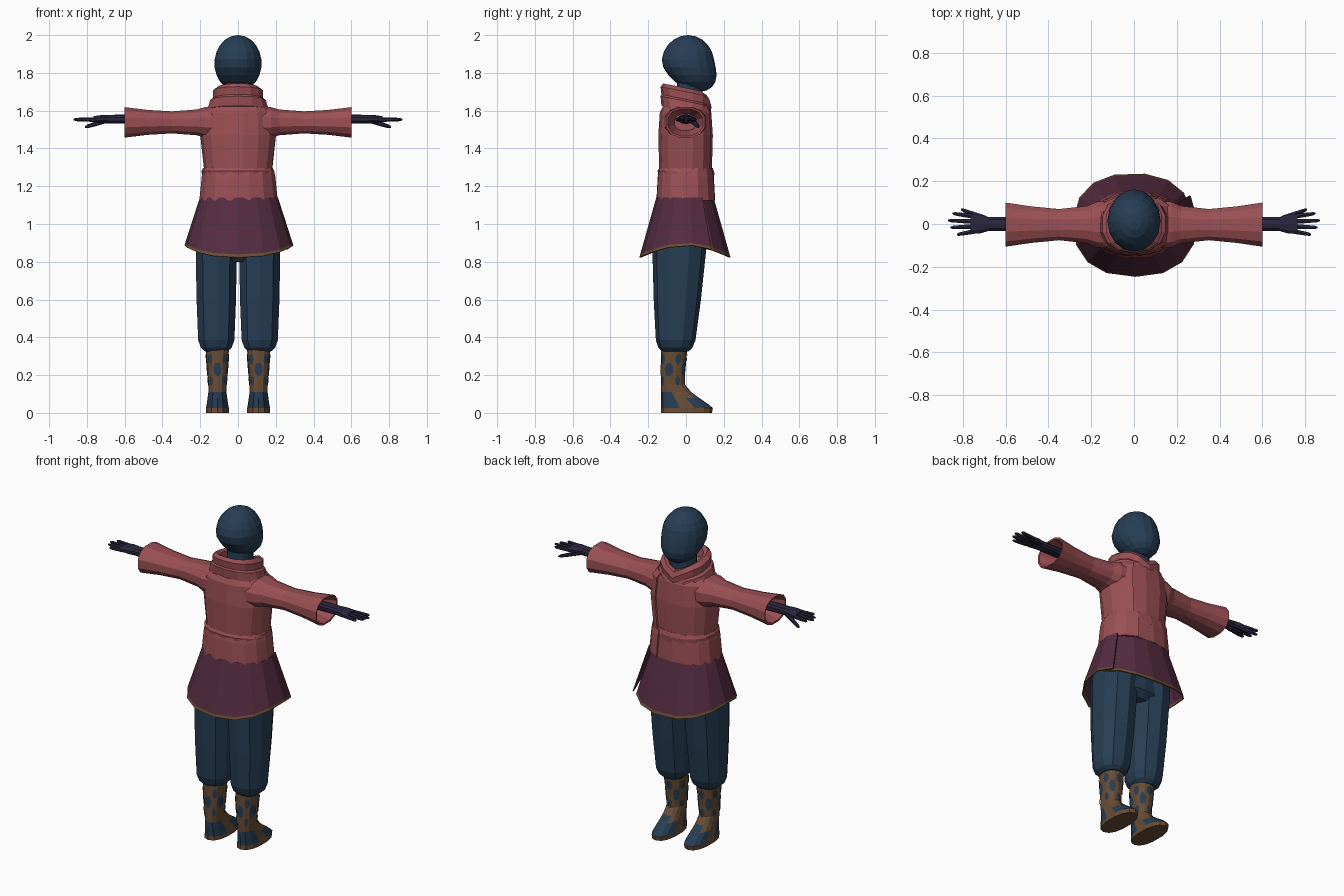
import bpy, bmesh
from math import sin, cos, pi, copysign

if "Cube" in bpy.data.objects:
    bpy.data.objects.remove(bpy.data.objects["Cube"])


def material(name, red, green, blue):
    colour = (red, green, blue, 1)
    mat = bpy.data.materials.new(name)
    mat.use_nodes = True
    mat.diffuse_color = colour
    shader = mat.node_tree.nodes["Principled BSDF"]
    shader.inputs["Base Color"].default_value = colour
    return mat


ROSE = material("rose cloth", 0.33, 0.08, 0.09)
PLUM = material("plum cloth", 0.09, 0.025, 0.052)
BLUE = material("blue cloth", 0.02, 0.048, 0.09)
TAN = material("tan trim", 0.15, 0.08, 0.035)
LEATHER = material("brown leather", 0.14, 0.075, 0.037)
INK = material("dark glove", 0.022, 0.019, 0.045)


def oval(angle, a, b, power=0.85):
    """Point on a slightly squared ellipse."""
    c, s = cos(angle), sin(angle)
    return a * copysign(abs(c) ** power, c), b * copysign(abs(s) ** power, s)


def mix(a, b, t):
    return a + (b - a) * t


def make_object(name, bm, *materials):
    bmesh.ops.recalc_face_normals(bm, faces=bm.faces[:])
    mesh = bpy.data.meshes.new(name)
    bm.to_mesh(mesh)
    bm.free()
    for mat in materials:
        mesh.materials.append(mat)
    ob = bpy.data.objects.new(name, mesh)
    bpy.context.collection.objects.link(ob)
    return ob


def upright(centre=lambda z, depth: (0, 0)):
    """Placement for rings stacked along z."""
    def place(z, angle, width, depth):
        x, y = oval(angle, width, depth)
        cx, cy = centre(z, depth)
        return cx + x, cy + y, z
    return place


def sideways(centre):
    """Placement for rings stacked along x."""
    def place(x, angle, depth, height):
        y, z = oval(angle, depth, height)
        cy, cz = centre(x)
        return x, cy + y, cz + z
    return place


def loft(name, rings, place, *materials, sides=12, mirror=1, rule=None):
    """Closed skin over rings of (position, radius, radius)."""
    bm = bmesh.new()
    rows = []
    for pos, a, b in rings:
        row = []
        for i in range(sides):
            x, y, z = place(pos, pi * (i + i + 1) / sides, a, b)
            row.append(bm.verts.new((x * mirror, y, z)))
        rows.append(row)
    for low, high in zip(rows, rows[1:]):
        for i in range(sides):
            bm.faces.new((low[i - 1], low[i], high[i], high[i - 1]))
    bm.faces.new(rows[0])
    bm.faces.new(rows[-1])
    if rule:
        for face in bm.faces:
            face.material_index = rule(face.calc_center_median())
    return make_object(name, bm, *materials)


def wrap(name, rings, *materials, start=0, overlap=0, lap=0, dip=None, sides=16):
    """Cloth wound round the body, its outer end lapping over the inner one."""
    bm = bmesh.new()
    rows = []
    top, bottom = rings[0][0], rings[-1][0]
    for z, width, depth in rings:
        row = []
        for i in range(sides + 1):
            t = i / sides
            angle = start + (pi + pi + overlap) * t
            x, y = oval(angle, width + lap * t, depth + lap * t)
            fall = dip(angle) * (top - z) / (top - bottom) if dip else 0
            row.append(bm.verts.new((x, y, z - fall)))
        rows.append(row)
    for high, low in zip(rows, rows[1:]):
        for i in range(sides):
            face = bm.faces.new((high[i], low[i], low[i + 1], high[i + 1]))
            # The last strip takes the last material, as a hem
            face.material_index = (len(materials) - 1) * (low is rows[-1])
    cloth = make_object(name, bm, *materials)
    modifier = cloth.modifiers.new("thickness", "SOLIDIFY")
    modifier.thickness, modifier.offset = 0.007, 0


def tube(name, start, end, radius, mat, mirror):
    """Tapered finger between two points."""
    def centre(x):
        t = (x - start[0]) / (end[0] - start[0])
        return mix(start[1], end[1], t), mix(start[2], end[2], t)

    rings = [(mix(start[0], end[0], t), radius * taper, radius * taper)
             for t, taper in ((0, 1), (0.5, 0.9), (0.9, 0.7), (1, 0.3))]
    loft(name, rings, sideways(centre), mat, sides=6, mirror=mirror)


# Hooded head: a sphere whose lower half is pushed forward into a jaw
bm = bmesh.new()
bmesh.ops.create_uvsphere(bm, u_segments=16, v_segments=11, radius=1)
for v in bm.verts:
    jaw = max(0, -v.co.z)
    v.co.x *= 0.125
    v.co.y = v.co.y * 0.14 + 0.01 + 0.06 * jaw
    v.co.z = v.co.z * 0.15 + 1.85
make_object("head", bm, BLUE)
loft("neck", [(1.6, 0.07, 0.07), (1.75, 0.07, 0.07)],
     upright(lambda z, depth: (0, 0.02)), BLUE)


# Cowl collar, sloping down to a point on the chest
def cowl(z, angle, width, depth):
    x, y = oval(angle, width, depth)
    point = max(0, y - 0.06) * max(0, 0.7 - abs(x) * 7)
    return x, y, z - 0.2 * y - point


loft("collar", [(1.6, 0.165, 0.13), (1.65, 0.15, 0.135), (1.66, 0.135, 0.13),
                (1.7, 0.135, 0.135), (1.72, 0.11, 0.12), (1.71, 0.09, 0.1),
                (1.66, 0.08, 0.09)], cowl, ROSE, sides=14)

# Wrapped jacket, waist panel and slanting tie
wrap("jacket_body", [(1.62, 0.15, 0.115), (1.59, 0.18, 0.13), (1.47, 0.193, 0.138),
                     (1.28, 0.172, 0.133), (1.2, 0.172, 0.133)],
     ROSE, start=pi / 5, overlap=0.4, lap=0.009)
wrap("jacket_waist", [(1.285, 0.18, 0.137), (1.25, 0.187, 0.143), (1.125, 0.2, 0.15)],
     ROSE, start=pi / 4, overlap=0.4, lap=0.009)
wrap("waist_tie", [(1.295, 0.182, 0.139), (1.28, 0.19, 0.147), (1.26, 0.187, 0.144)],
     ROSE, dip=lambda angle: 0.03 * max(0, sin(angle + 0.6)))

# Wrapped skirt, flaring to a trimmed hem that dips at front and back
flare = [(mix(1.14, 0.887, t), mix(0.19, 0.272, t), mix(0.14, 0.23, t))
         for t in (0, 0.3, 0.6, 0.95, 1)]
wrap("skirt", flare, PLUM, TAN, start=0.2, overlap=0.3, lap=0.02,
     dip=lambda angle: 0.065 * abs(sin(angle)) ** 1.5)
loft("hips", [(0.8, 0.1, 0.1), (0.84, 0.2, 0.13), (1.13, 0.18, 0.13)],
     upright(lambda z, depth: (0, -0.03)), BLUE, sides=14)

# Boot: every ring shares the line of the heel, so longer rings form the foot
BOOT = [(0, 0.062, 0.135), (0.025, 0.062, 0.137), (0.045, 0.058, 0.126),
        (0.08, 0.053, 0.1), (0.11, 0.049, 0.08), (0.15, 0.048, 0.063),
        (0.22, 0.053, 0.064), (0.35, 0.064, 0.07)]
boot_place = upright(lambda z, depth: (0.109, depth - 0.132))


def boot_colour(centre):
    heel_or_toe = centre.y < -0.06 or centre.y > 0.03
    return int(heel_or_toe and 0.025 < centre.z < 0.11)


def boot_surface(angle, z):
    """Point just outside the boot shaft."""
    for low, high in zip(BOOT, BOOT[1:]):
        if low[0] <= z <= high[0]:
            t = (z - low[0]) / (high[0] - low[0])
            width, depth = mix(low[1], high[1], t), mix(low[2], high[2], t)
            x, y, z = boot_place(z, angle, width, depth)
            dx, dy = oval(angle, 0.003, 0.003)
            return x + dx, y + dy, z


def boot_spots(name, mirror, count=10, corners=7):
    bm = bmesh.new()

    def vertex(angle, z):
        x, y, z = boot_surface(angle, z)
        return bm.verts.new((x * mirror, y, z))

    def spot(angle, z, size):
        hub = vertex(angle, z)
        turns = [angle + 2 * pi * i / corners for i in range(corners)]
        rim = [vertex(angle + size * cos(a) / 3, z + size * sin(a) / 26) for a in turns]
        for i in range(corners):
            bm.faces.new((hub, rim[i - 1], rim[i]))

    # Large spots alternate with pairs of small ones
    for k in range(count):
        angle = 2 * pi * k / count - pi / 2
        if k % 2:
            spot(angle, 0.285, 0.75)
            spot(angle, 0.17, 0.65)
        else:
            spot(angle, 0.23, 1)
    make_object(name, bm, BLUE)


# Limbs, built for each side
SLEEVE = [(0.1, 0.115, 0.09), (0.175, 0.11, 0.083), (0.22, 0.09, 0.07),
          (0.35, 0.075, 0.06), (0.48, 0.088, 0.068), (0.6, 0.106, 0.083),
          (0.598, 0.096, 0.073), (0.5, 0.06, 0.045)]
TROUSER = [(0.325, 0.062, 0.07), (0.345, 0.085, 0.09), (0.385, 0.1, 0.105),
           (0.6, 0.109, 0.125), (0.9, 0.114, 0.145), (1.05, 0.09, 0.12)]
HAND = [(0.48, 0.034, 0.026), (0.68, 0.034, 0.023), (0.72, 0.046, 0.022),
        (0.765, 0.046, 0.016)]

for label, mirror in (("left", 1), ("right", -1)):
    loft(label + "_sleeve", SLEEVE, sideways(lambda x: (-0.003, 1.538)), ROSE,
         mirror=mirror)
    loft(label + "_trouser_leg", TROUSER,
         upright(lambda z, depth: (0.115, 0.04 * z - 0.07)), BLUE,
         sides=10, mirror=mirror)
    loft(label + "_boot", BOOT, boot_place, LEATHER, BLUE, sides=14,
         mirror=mirror, rule=boot_colour)
    boot_spots(label + "_boot_spots", mirror)
    loft(label + "_hand", HAND, sideways(lambda x: (0, 1.555)), INK,
         sides=10, mirror=mirror)
    for i, finger in enumerate(("index", "middle", "ring", "little")):
        spread = 1.5 - i
        tip = 0.872 - 0.012 * abs(spread - 0.3) ** 1.5 * 1.5
        tube(label + "_" + finger + "_finger", (0.745, 0.023 * spread, 1.553),
             (tip, 0.033 * spread, 1.553), 0.0125, INK, mirror)
    tube(label + "_thumb", (0.69, 0.025, 1.55), (0.81, 0.068, 1.513), 0.014, INK, mirror)
